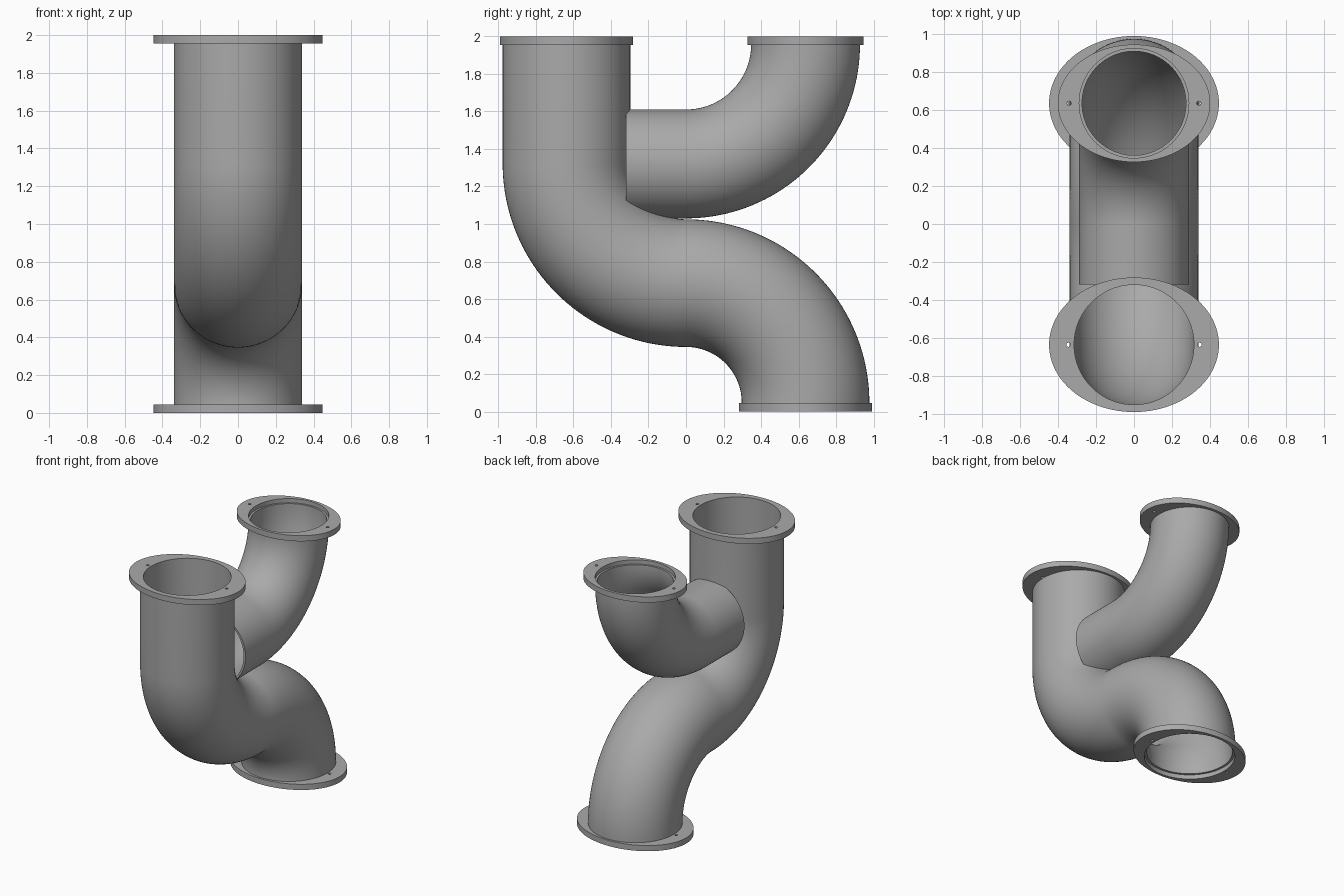
import bpy, bmesh
from math import sin, cos, pi, radians
from mathutils import Vector

if "Cube" in bpy.data.objects:
    bpy.data.objects.remove(bpy.data.objects["Cube"])

BEND = 0.637      # bend radius of every elbow, also the offset of the openings
THICK = 0.045     # flange thickness
SIDES = 96

grey = bpy.data.materials.new("pipe_grey")
grey.use_nodes = True
grey.diffuse_color = (0.4, 0.4, 0.4, 1)
grey.node_tree.nodes["Principled BSDF"].inputs["Base Color"].default_value = (0.4, 0.4, 0.4, 1)


def finish(name, mesh):
    obj = bpy.data.objects.new(name, mesh)
    bpy.context.collection.objects.link(obj)
    mesh.materials.clear()
    mesh.materials.append(grey)
    bpy.ops.object.select_all(action="DESELECT")
    obj.select_set(True)
    bpy.context.view_layer.objects.active = obj
    bpy.ops.object.shade_smooth_by_angle(angle=radians(35))
    return obj


def elbow(cy, cz, start, end, steps=40):
    """Arc stations (y, z, heading) in the side plane."""
    turn = 1 if end > start else -1
    out = []
    for i in range(steps + 1):
        a = radians(start + (end - start) * i / steps)
        out.append((cy + BEND * cos(a), cz + BEND * sin(a), a + turn * pi / 2))
    return out


def tube(name, path, outer, inner):
    """Hollow pipe: outer and inner walls swept along the path, with rim faces."""
    bm = bmesh.new()

    def ring(station, radius):
        y, z, a = station
        across = Vector((0, -sin(a), cos(a)))
        return [bm.verts.new(Vector((radius * cos(t), y, z)) + across * radius * sin(t))
                for t in (2 * pi * k / SIDES for k in range(SIDES))]

    rings = [ring(s, outer) for s in path] + [ring(s, inner) for s in reversed(path)]
    for r, n in zip(rings, rings[1:] + rings[:1]):
        for k in range(SIDES):
            j = (k + 1) % SIDES
            bm.faces.new((r[k], r[j], n[j], n[k]))
    bmesh.ops.recalc_face_normals(bm, faces=bm.faces)
    mesh = bpy.data.meshes.new(name)
    bm.to_mesh(mesh)
    bm.free()
    return finish(name, mesh)


def flange(name, y, z, half_x, half_y, bore, bolt_x):
    """Oval plate with a round bore and two bolt holes."""
    curve = bpy.data.curves.new(name, "CURVE")
    curve.dimensions = "2D"
    curve.fill_mode = "BOTH"
    curve.extrude = THICK / 2

    def loop(cx, rx, ry, count):
        spline = curve.splines.new("POLY")
        spline.points.add(count - 1)
        spline.use_cyclic_u = True
        for k, p in enumerate(spline.points):
            t = 2 * pi * k / count
            p.co = (cx + rx * cos(t), ry * sin(t), 0, 1)

    loop(0, half_x, half_y, SIDES)
    loop(0, bore, bore, SIDES)
    for side in (-1, 1):
        loop(side * bolt_x, 0.011, 0.011, 16)

    helper = bpy.data.objects.new(name + "_outline", curve)
    bpy.context.collection.objects.link(helper)
    graph = bpy.context.evaluated_depsgraph_get()
    mesh = bpy.data.meshes.new_from_object(helper.evaluated_get(graph))
    bpy.data.objects.remove(helper)
    bm = bmesh.new()
    bm.from_mesh(mesh)
    bmesh.ops.remove_doubles(bm, verts=bm.verts, dist=0.0001)
    bmesh.ops.recalc_face_normals(bm, faces=bm.faces)
    bm.to_mesh(mesh)
    bm.free()
    finish(name, mesh).location = (0, y, z)


# Main pipe: straight drop, then an S bend to the bottom outlet
main_path = [(-BEND, 2 - THICK, -pi / 2)]
main_path += elbow(0, 1.322, 180, 270)
main_path += elbow(0, 0.048, 90, 0)[1:]
main_path.append((BEND, 0.035, -pi / 2))
tube("main_pipe", main_path, 0.34, 0.316)

# Branch pipe: short horizontal run, then an elbow up to the rear opening
branch_path = [(-0.32, 1.32, 0)]
branch_path += elbow(0, 1.32 + BEND, 270, 360)
branch_path.append((BEND, 1.967, pi / 2))
tube("branch_pipe", branch_path, 0.29, 0.274)

# Flanges
flange("front_top_flange", -BEND, 2 - THICK / 2, 0.448, 0.355, 0.316, 0.346)
flange("bottom_flange", BEND, THICK / 2, 0.448, 0.355, 0.334, 0.36)
flange("rear_top_flange", BEND, 2 - THICK / 2, 0.402, 0.31, 0.289, 0.342)
